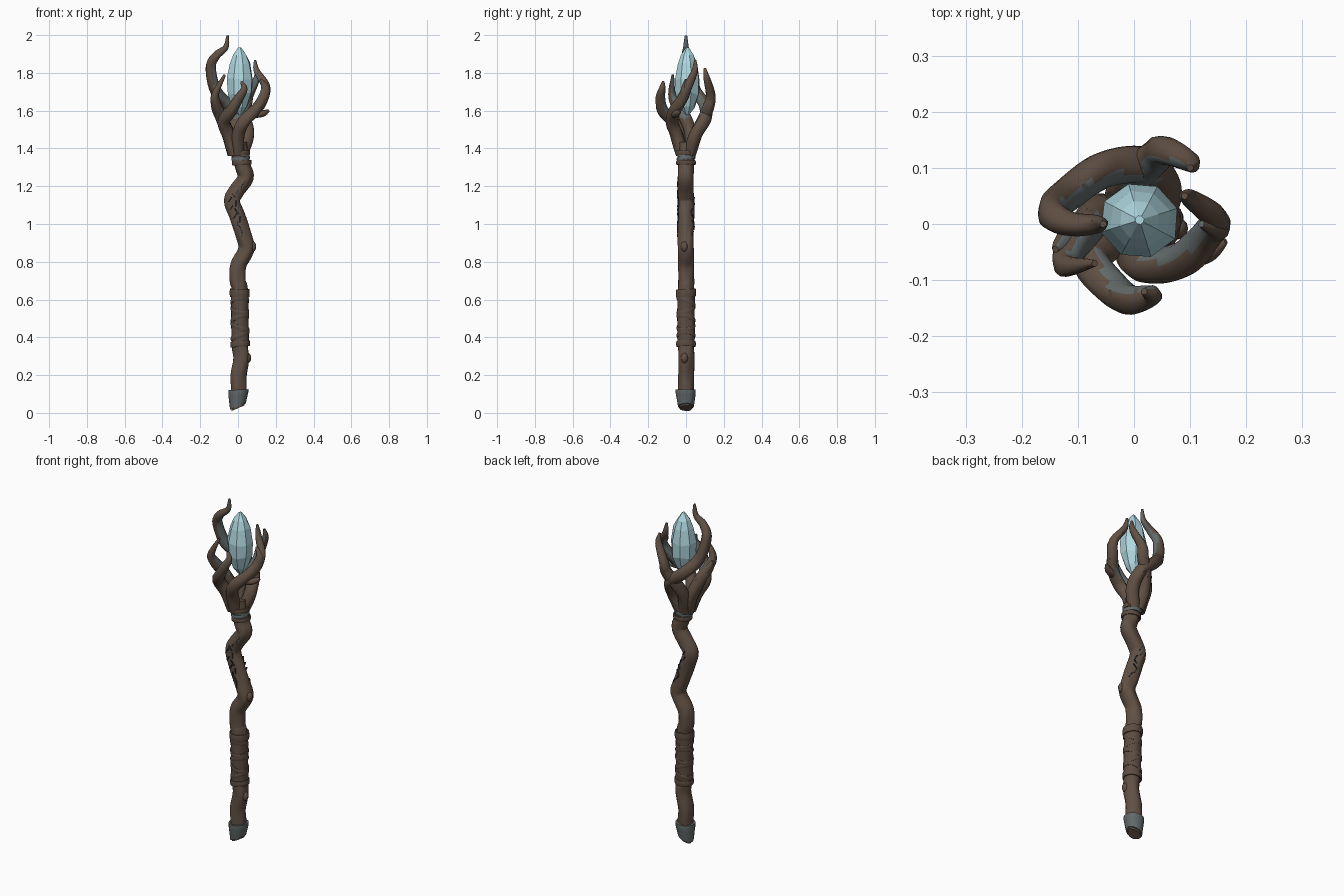
import bpy, bmesh, math, random
from mathutils import Vector

if "Cube" in bpy.data.objects:
    bpy.data.objects.remove(bpy.data.objects["Cube"])

random.seed(4)
TAU = 2 * math.pi

def mat(name, r, g, b):
    m = bpy.data.materials.new(name)
    m.diffuse_color = (r, g, b, 1)
    m.use_nodes = True
    m.node_tree.nodes["Principled BSDF"].inputs["Base Color"].default_value = m.diffuse_color
    return m

WOOD = mat("brown_wood", 0.118, 0.080, 0.057)
LEATHER = mat("leather_wrap", 0.108, 0.073, 0.053)
GREY = mat("weathered_grey", 0.125, 0.145, 0.145)
CRYSTAL = mat("pale_blue_crystal", 0.43, 0.68, 0.74)
RUNE = mat("dark_carving", 0.03, 0.036, 0.045)

def spline(pts, n):
    """Catmull-Rom curve through the points"""
    p = [Vector(q) for q in pts]
    p = [2 * p[0] - p[1]] + p + [2 * p[-1] - p[-2]]
    out = []
    for i in range(1, len(p) - 2):
        a, b, c, d = p[i - 1:i + 3]
        for k in range(n):
            t = k / n
            out.append(0.5 * (2 * b + (c - a) * t + (2 * a - 5 * b + 4 * c - d) * t * t
                              + (3 * b - a - 3 * c + d) * t ** 3))
    return out + [p[-2]]

def finish(name, bm, mats, smooth=True):
    bmesh.ops.recalc_face_normals(bm, faces=bm.faces[:])
    me = bpy.data.meshes.new(name)
    bm.to_mesh(me)
    bm.free()
    for m in mats:
        me.materials.append(m)
    ob = bpy.data.objects.new(name, me)
    bpy.context.collection.objects.link(ob)
    if smooth:
        bpy.ops.object.select_all(action='DESELECT')
        ob.select_set(True)
        bpy.context.view_layer.objects.active = ob
        bpy.ops.object.shade_smooth_by_angle(angle=math.radians(45))

def tube(name, path, radius, mats, sides=16, grain=0.05, twist=0.3, rule=None, move=None):
    """Capped tube with twisting bark ridges; radius(t) sizes it, rule picks face colours"""
    bm = bmesh.new()
    rings, u, last = [], Vector((1, 0, 0)), len(path) - 1
    for i, c in enumerate(path):
        d = (path[min(i + 1, last)] - path[max(i - 1, 0)]).normalized()
        u = (u - d * u.dot(d)).normalized()
        v = d.cross(u)
        ring = []
        for k in range(sides):
            a = TAU * k / sides
            r = radius(i / last) * (1 + grain * math.sin(3 * a + twist * i)
                                    + grain * 0.6 * math.sin(5 * a - 0.4 * i))
            co = c + u * r * math.cos(a) + v * r * math.sin(a)
            ring.append(bm.verts.new(move(co) if move else co))
        rings.append(ring)
    for a, b in zip(rings, rings[1:]):
        for k in range(sides):
            j = (k + 1) % sides
            bm.faces.new((a[k], a[j], b[j], b[k]))
    bm.faces.new(rings[0][::-1])
    bm.faces.new(rings[-1])
    bm.normal_update()
    if rule:
        for f in bm.faces:
            f.material_index = rule(f.calc_center_median(), f.normal)
    finish(name, bm, mats)

# Crooked shaft with a slanted foot
def slant(co):
    w = max(0.0, 1 - co.z / 0.14)
    return Vector((co.x, co.y, max(0, co.z + 0.55 * w * (co.x + 0.01))))

SHAFT = [(0, .02), (.003, .12), (.002, .2), (.018, .29), (.012, .36), (.01, .5), (.008, .65),
         (-.002, .7), (.002, .78), (.037, .845), (.046, .885), (.025, .95), (-.005, 1.04),
         (-.03, 1.12), (-.005, 1.175), (.04, 1.245), (.026, 1.3), (.012, 1.36), (.005, 1.43)]
shaft_path = spline([(x, 0, z) for x, z in SHAFT], 5)
tube("shaft", shaft_path, lambda t: .042 - .008 * max(0, 1 - t * 20), [WOOD], 20, 0.05, 0.25, move=slant)

def centre(z):
    return min(shaft_path, key=lambda q: abs(q.z - z)).x

# Knots on the shaft
for z, reach, r in [(.88, .03, .02), (.29, .032, .02)]:
    bm = bmesh.new()
    bmesh.ops.create_uvsphere(bm, u_segments=12, v_segments=8, radius=r)
    for v in bm.verts:
        v.co = Vector((v.co.x + centre(z) + reach, v.co.y - .008, v.co.z * 1.4 + z))
    finish("knot", bm, [WOOD])

# Foot cap, cut at a slant
tube("foot_cap", spline([(0, 0, .03), (.003, 0, .122)], 8),
     lambda t: .042 + .011 * min(1, 1.3 * t), [GREY], 20, 0.02, 0, move=slant)

# Collars and straps around the shaft
def band(name, z, h, r, tilt=0, turn=0, m=LEATHER):
    """Rounded collar leaning by tilt along direction turn"""
    bm = bmesh.new()
    prof = [(r - .008, -h / 2), (r - .002, -h / 2), (r, -h / 4),
            (r, h / 4), (r - .002, h / 2), (r - .008, h / 2)]
    rows = []
    for k in range(24):
        a = TAU * k / 24
        rows.append([bm.verts.new((centre(z) + q * math.cos(a), q * math.sin(a),
                                   z + dz + tilt * math.cos(a - turn))) for q, dz in prof])
    for k in range(24):
        p, q = rows[k], rows[(k + 1) % 24]
        for i in range(6):
            j = (i + 1) % 6
            bm.faces.new((p[i], q[i], q[j], p[j]))
    finish(name, bm, [m])

# Leather grip with end collars and leaning straps
tube("leather_grip", [Vector((centre(.36 + .014 * i), 0, .36 + .014 * i)) for i in range(21)],
     lambda t: .046, [LEATHER], 20, 0.02, 0.5)
band("grip_collar_lower", .365, .03, .052, .004)
band("grip_collar_upper", .635, .042, .053, .003, 2)
for i in range(5):
    band("grip_strap_%d" % i, .41 + .045 * i, .024, .0495, .018, 2.8 * i)

# Binding below the branches
band("neck_collar_lower", 1.325, .024, .052, .003)
band("neck_collar_upper", 1.38, .026, .053, .003, 2)
band("neck_cord_lower", 1.348, .02, .049, .006, 1, GREY)
band("neck_cord_upper", 1.362, .016, .050, .007, 4, GREY)

# Carved marks: thin slanted plates on the shaft front and back
def mark(name, z, ang, size, lean):
    n = Vector((math.cos(ang), math.sin(ang), 0))
    s = Vector((-n.y, n.x, 0))
    o = Vector((centre(z), 0, z)) + n * .043
    bm = bmesh.new()
    bmesh.ops.create_cube(bm, size=1)
    for v in bm.verts:
        b = v.co.y * size
        v.co = o + n * v.co.z * .008 + s * (v.co.x * .006 + b * lean) + Vector((0, 0, b))
    finish(name, bm, [RUNE], False)

for i in range(14):
    mark("carving_front_%d" % i, .94 + i * .021, random.uniform(-2, -1.1),
         random.uniform(.018, .034), random.choice((-.7, 0, .7)))
for i in range(7):
    mark("carving_back_%d" % i, .95 + i * .03, random.uniform(.7, 1.7), .024, random.choice((-.6, .6)))

# Twisting branches that cradle the crystal; faces turned to the crystal are grey
def tint(c, n):
    return int(c.z > 1.56 and Vector((-c.x, -c.y, 0)).normalized().dot(n) > .45)

def branch(name, *pts, r=.034):
    """Tapering branch; long ones start inside the neck"""
    if pts[0][2] < 1.5:
        pts = ((pts[0][0] * .4, pts[0][1] * .4, 1.37),) + pts
    tube(name, spline(pts, 7), lambda t: .006 + (r - .006) * (1 - t ** 3), [WOOD, GREY], 14, rule=tint)

branch("tall_branch", (.05, .05, 1.47), (.03, .10, 1.56), (-.05, .10, 1.63), (-.12, .05, 1.71),
       (-.145, .02, 1.83), (-.115, 0, 1.89), (-.065, 0, 1.935), (-.055, 0, 1.998))
branch("front_branch", (-.05, -.035, 1.47), (-.075, -.07, 1.54), (-.035, -.12, 1.6),
       (0, -.135, 1.66), (.032, -.127, 1.715), (.018, -.12, 1.755))
branch("left_branch", (-.055, .02, 1.48), (-.09, -.01, 1.57), (-.115, -.05, 1.63),
       (-.12, -.075, 1.69), (-.07, -.07, 1.79))
branch("right_branch", (0, -.05, 1.47), (.03, -.075, 1.54), (.09, -.06, 1.6), (.13, -.02, 1.66),
       (.145, .01, 1.73), (.1, .045, 1.81), (.09, .05, 1.868))
branch("back_branch", (-.02, .05, 1.47), (0, .09, 1.55), (.04, .12, 1.62), (.055, .13, 1.68),
       (.1, .11, 1.77), (.1, .1, 1.825))
branch("left_stub", (-.09, -.02, 1.57), (-.12, -.03, 1.62), (-.14, -.045, 1.67), r=.022)
branch("right_stub", (.09, -.06, 1.58), (.13, -.05, 1.585), (.163, -.03, 1.6), r=.02)
branch("right_prong", (.13, -.02, 1.65), (.15, -.01, 1.71), (.12, 0, 1.765), r=.02)

# Faceted crystal: uneven eight-sided rings, flat shaded
bm = bmesh.new()
rings = []
for z, r in [(1.58, .012), (1.62, .042), (1.69, .066), (1.77, .07), (1.85, .055), (1.895, .036), (1.935, .008)]:
    ring = []
    for k in range(8):
        a, q = TAU * k / 8 + .3, r * random.uniform(.95, 1.04)
        ring.append(bm.verts.new((.01 + q * math.cos(a), .007 + q * math.sin(a),
                                  z + random.uniform(-.1, .1) * r)))
    rings.append(ring)
for a, b in zip(rings, rings[1:]):
    for k in range(8):
        j = (k + 1) % 8
        bm.faces.new((a[k], a[j], b[j], b[k]))
bm.faces.new(rings[0][::-1])
bm.faces.new(rings[-1])
finish("crystal", bm, [CRYSTAL], False)
